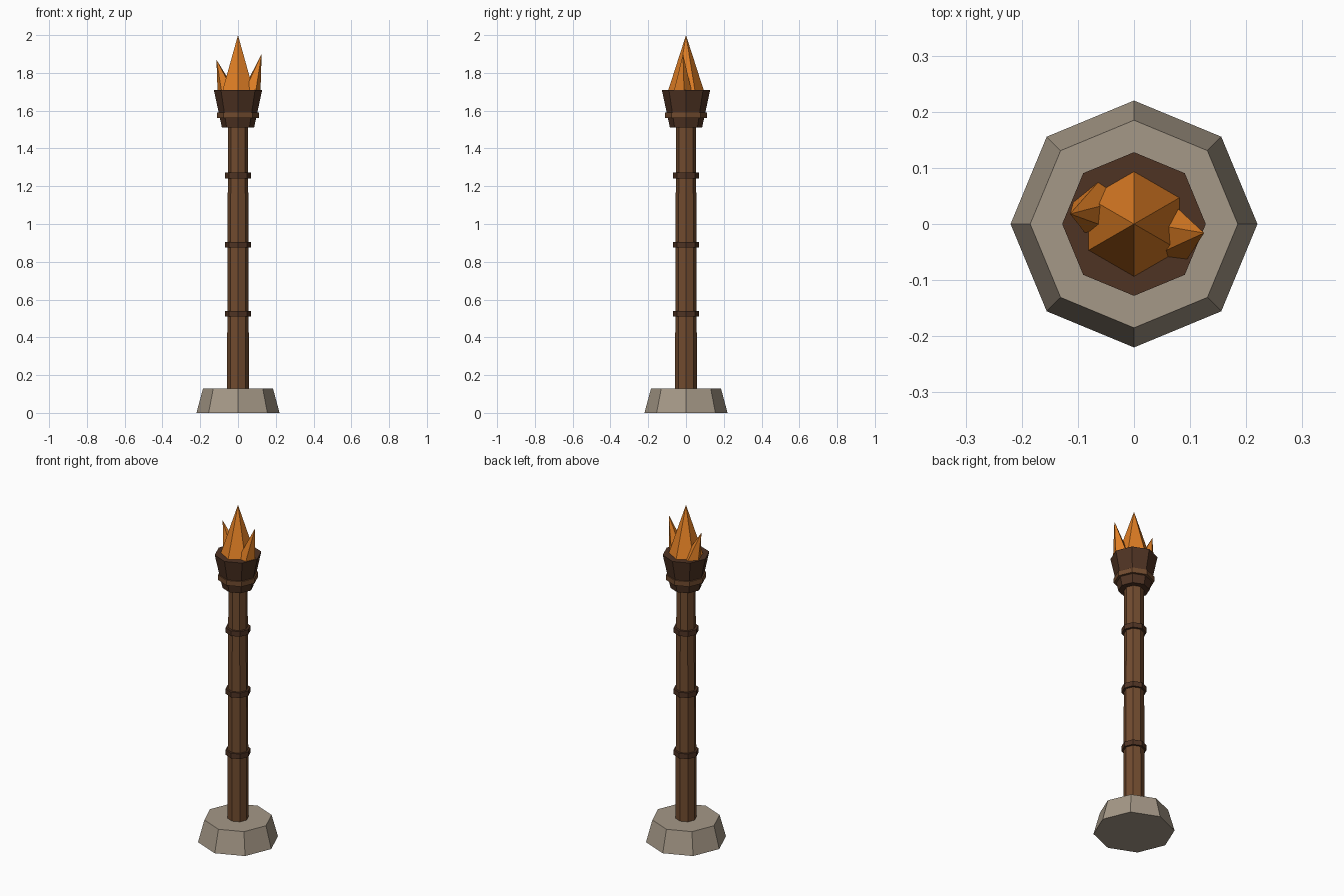
import bpy, bmesh, math

if "Cube" in bpy.data.objects:
    bpy.data.objects.remove(bpy.data.objects["Cube"])


def material(name, rgb):
    m = bpy.data.materials.new(name)
    m.diffuse_color = (*rgb, 1)
    m.use_nodes = True
    m.node_tree.nodes["Principled BSDF"].inputs["Base Color"].default_value = m.diffuse_color
    return m


STONE = material("stone", (0.376, 0.314, 0.242))
WOOD = material("wood", (0.165, 0.070, 0.028))
DARK = material("dark_wood", (0.078, 0.033, 0.017))
FLAME = material("flame_orange", (0.74, 0.21, 0.018))


def frustum(name, mat, z0, z1, r0, r1, sides=8, start=0, centre=(0, 0), tip=None):
    """Flat-shaded tapered prism, or a leaning spike when tip is given."""
    bm = bmesh.new()
    dirs = [(math.cos(a), math.sin(a)) for a in
            (math.radians(start) + 2 * math.pi * i / sides for i in range(sides))]

    def ring(r, z):
        return [bm.verts.new((centre[0] + r * c, centre[1] + r * s, z)) for c, s in dirs]

    low = ring(r0, z0)
    bm.faces.new(low[::-1])
    if tip:
        top = bm.verts.new(tip)
        for i in range(sides):
            bm.faces.new((low[i], low[(i + 1) % sides], top))
    else:
        high = ring(r1, z1)
        bm.faces.new(high)
        for i in range(sides):
            j = (i + 1) % sides
            bm.faces.new((low[i], low[j], high[j], high[i]))
    mesh = bpy.data.meshes.new(name)
    bm.to_mesh(mesh)
    bm.free()
    mesh.materials.append(mat)
    obj = bpy.data.objects.new(name, mesh)
    bpy.context.collection.objects.link(obj)
    return obj


# Stone foot and tapered pole
frustum("stone_base", STONE, 0, 0.13, 0.22, 0.185)
frustum("pole", WOOD, 0.12, 1.52, 0.058, 0.053)

# Dark bands along the pole
for i, z in enumerate((0.525, 0.89, 1.257)):
    frustum(f"pole_band_{i + 1}", DARK, z - 0.015, z + 0.015, 0.068, 0.068)

# Bowl with its lighter band
frustum("bowl", DARK, 1.51, 1.71, 0.085, 0.128)
frustum("bowl_band", WOOD, 1.56, 1.59, 0.11, 0.11)

# Flames
frustum("main_flame", FLAME, 1.705, 2.0, 0.095, 0, 6, 30, tip=(0, 0, 2.0))
frustum("right_flame", FLAME, 1.705, 1.9, 0.05, 0, 5, 83, (0.07, -0.02), (0.125, -0.016, 1.9))
frustum("left_flame", FLAME, 1.705, 1.87, 0.05, 0, 5, 93, (-0.06, 0.026), (-0.114, 0.018, 1.87))
